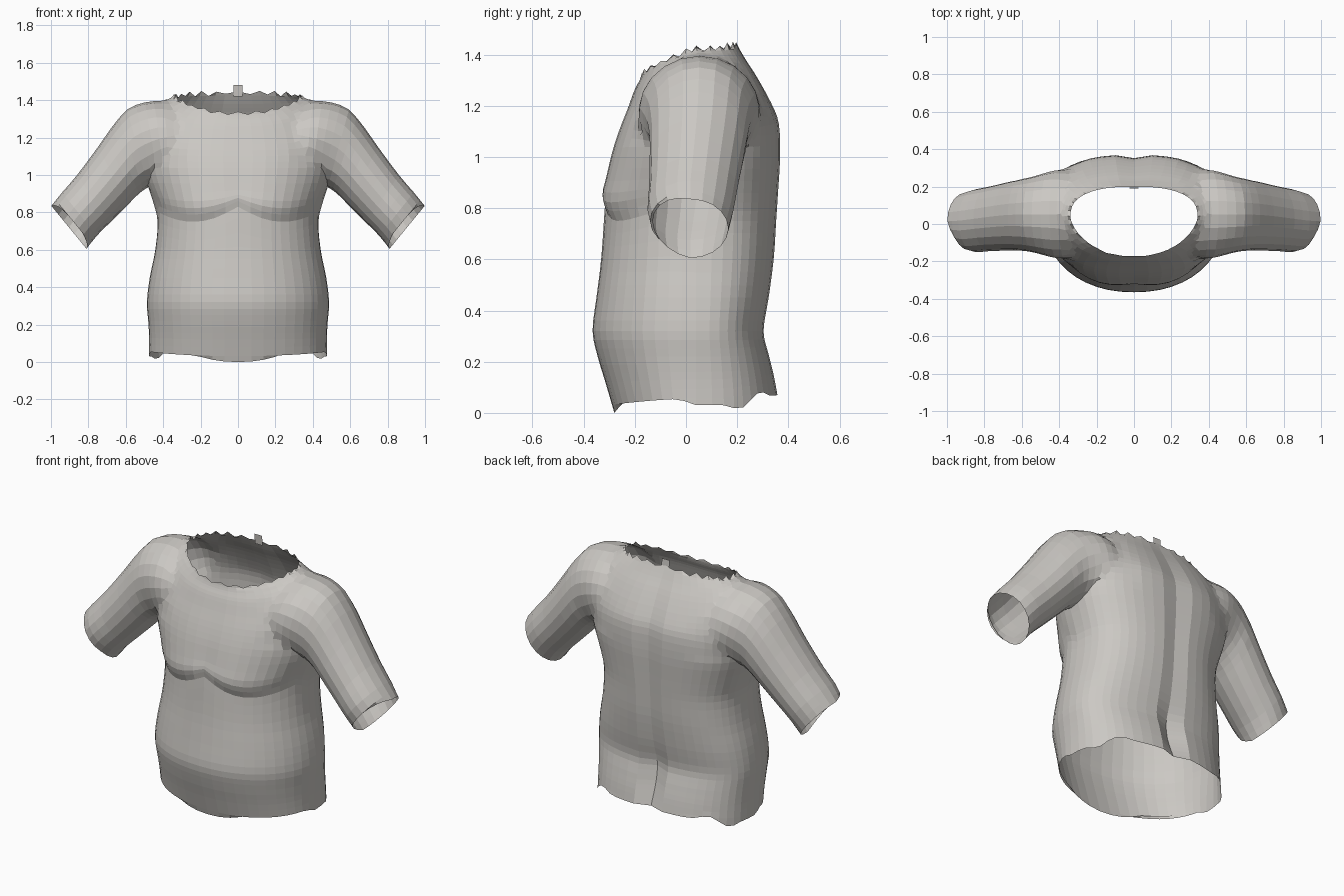
import bpy, bmesh, math, random
from mathutils import Vector

random.seed(4)
if "Cube" in bpy.data.objects:
    bpy.data.objects.remove(bpy.data.objects["Cube"])

cloth = bpy.data.materials.new("warm_grey")
cloth.use_nodes = True
GREY = (0.60, 0.58, 0.55, 1)
cloth.diffuse_color = GREY
cloth.node_tree.nodes["Principled BSDF"].inputs["Base Color"].default_value = GREY


def smooth_rows(rows, steps):
    """Catmull-Rom rows between the key rows."""
    out = []
    for i in range(len(rows) - 1):
        a, b, c, d = (rows[max(0, min(len(rows) - 1, i + k))] for k in (-1, 0, 1, 2))
        for s in range(steps):
            t = s / steps
            out.append([q + 0.5 * t * (r - p + t * (2*p - 5*q + 4*r - w + t * (3*(q - r) + w - p)))
                        for p, q, r, w in zip(a, b, c, d)])
    return out + [list(rows[-1])]


def loft(name, rings):
    """Closed tube whose end caps are fans; returns the object and the fan centres."""
    bm = bmesh.new()
    loops = [[bm.verts.new(p) for p in ring] for ring in rings]
    n = len(loops[0])
    for lo, hi in zip(loops, loops[1:]):
        for i in range(n):
            j = (i + 1) % n
            bm.faces.new((lo[i], lo[j], hi[j], hi[i]))
    poles = []
    for loop in (loops[0], loops[-1]):
        centre = sum((v.co for v in loop), Vector()) / n
        pole = bm.verts.new(centre)
        poles.append(centre)
        for i in range(n):
            bm.faces.new((loop[i], loop[(i + 1) % n], pole))
    bmesh.ops.recalc_face_normals(bm, faces=bm.faces[:])
    mesh = bpy.data.meshes.new(name)
    bm.to_mesh(mesh)
    bm.free()
    mesh.materials.append(cloth)
    obj = bpy.data.objects.new(name, mesh)
    bpy.context.collection.objects.link(obj)
    return obj, poles


def bell(d, width):
    return math.exp(-(d / width) ** 2)


def power(v, e):
    return math.copysign(abs(v) ** e, v)


# Torso rings: half width, front y, back y, then height at front, side, back
TORSO = [
    (.475, -.28, .36, 0, .03, .07), (.475, -.315, .345, .12, .13, .15),
    (.48, -.345, .325, .22, .22, .23), (.487, -.365, .305, .32, .32, .32),
    (.472, -.35, .325, .45, .45, .45), (.442, -.33, .345, .6, .6, .6),
    (.43, -.315, .355, .75, .75, .75), (.455, -.305, .362, .86, .86, .86),
    (.5, -.285, .37, 1.0, 1.0, 1.0), (.515, -.258, .365, 1.1, 1.12, 1.13),
    (.49, -.225, .335, 1.19, 1.24, 1.21), (.45, -.2, .28, 1.26, 1.34, 1.31),
    (.4, -.18, .235, 1.3, 1.395, 1.38), (.34, -.17, .2, 1.33, 1.42, 1.44)]
SEGS, SIDE_Y = 48, .04


def torso_point(row, k, first, last):
    hw, yf, yb, zf, zs, zb = row
    a = 2 * math.pi * k / SEGS
    c, s = math.cos(a), math.sin(a)
    front = s < 0
    x = hw * power(c, .92 if front else .8)
    # the front gets more pointed towards the neck
    bend = .95 + min(.3, max(0, zf - 1.15) * 1.8) if front else .8
    y = SIDE_Y + ((yf if front else yb) - SIDE_Y) * abs(s) ** bend
    z = zs + ((zf if front else zb) - zs) * abs(s) ** 1.6
    if front:
        # chest lobes whose lower crease follows a bent row
        rise = z - .75
        if rise > 0:
            lobe = min(1, rise / .09) * math.exp(-rise / .2) * bell(abs(x) - .2, .2)
            y -= .055 * lobe
        z += min(.08, 1.5 * (abs(x) - .24) ** 2) * bell(rise, .12) * min(1, 4 * abs(s))
    else:
        # spine groove, deepening into the lower cleft
        y -= (.018 + .035 * bell(z - .2, .14)) * bell(x, .045) * min(1, max(0, (1.5 - z) * 3))
    if first:
        # uneven hem
        if front:
            z += .045 * min(1, 7 * (1 + s)) * min(1, -3 * s)
        else:
            z += .03 * bell(s - .72, .12) - .025 * bell(s - .45, .15)
    if last:
        z += random.uniform(.004, .016) * (-1) ** k * (.6 if s < -.6 else 1)
    return Vector((x, y, z))


rows = smooth_rows(TORSO, 3)
torso, torso_poles = loft("shirt_body", [
    [torso_point(r, k, i == 0, i == len(rows) - 1) for k in range(SEGS)]
    for i, r in enumerate(rows)])

# Sleeve rings: top x, top z, bottom x, bottom z, front y, back y
SLEEVE = [
    (.28, 1.3, .27, 1.08, -.14, .21), (.4, 1.41, .36, 1.0, -.205, .305),
    (.5, 1.4, .42, .96, -.185, .29), (.595, 1.355, .48, .935, -.158, .26),
    (.675, 1.255, .53, .9, -.145, .242), (.75, 1.148, .585, .845, -.142, .225),
    (.86, 1.0, .685, .745, -.145, .2), (.94, .907, .755, .675, -.15, .185),
    (.998, .835, .81, .605, -.13, .165)]
SIDES = 20


def sleeve(name, side):
    rings = []
    rows = smooth_rows(SLEEVE, 2)
    for i, (tx, tz, bx, bz, yf, yb) in enumerate(rows):
        ring = []
        for k in range(SIDES):
            a = 2 * math.pi * k / SIDES
            u, v = .5 + .5 * math.cos(a), math.sin(a)
            # the open end is cut back slightly towards the front
            cut = .03 * max(0, -v) if i == len(rows) - 1 else 0
            ring.append((side * (bx + (tx - bx) * u - cut),
                         (yf + yb) / 2 + (yb - yf) / 2 * v,
                         bz + (tz - bz) * u + cut))
        rings.append(ring)
    return loft(name, rings)


# Fuse both sleeves into the body
open_ends = list(torso_poles)
bpy.context.view_layer.objects.active = torso
for name, side in (("left_sleeve", 1), ("right_sleeve", -1)):
    arm, poles = sleeve(name, side)
    open_ends.append(poles[1])
    mod = torso.modifiers.new("fuse", 'BOOLEAN')
    mod.operation, mod.solver, mod.object = 'UNION', 'EXACT', arm
    bpy.ops.object.modifier_apply(modifier=mod.name)
    bpy.data.objects.remove(arm)

# Open the hem, neck and cuffs by removing the fan caps
bm = bmesh.new()
bm.from_mesh(torso.data)
caps = [v for v in bm.verts if any((v.co - p).length < 1e-3 for p in open_ends)]
bmesh.ops.delete(bm, geom=caps, context='VERTS')

# Blend the shoulder seams into the chest and back over a widening band
bmesh.ops.remove_doubles(bm, verts=bm.verts[:], dist=.008)
for reach in (.46, .5, .54, .58, .64):
    seam = [v for v in bm.verts
            if .28 < abs(v.co.x) < reach and v.co.z > 1.04 and not v.is_boundary]
    bmesh.ops.smooth_vert(bm, verts=seam, factor=.5,
                          use_axis_x=True, use_axis_y=True, use_axis_z=True)
bm.to_mesh(torso.data)
bm.free()

# Small tab standing at the back of the collar
tab = bpy.data.meshes.new("collar_tab")
tab.from_pydata([(-.025, .195, 1.42), (.025, .195, 1.42), (.025, .19, 1.48), (-.025, .19, 1.48)],
                [], [(0, 1, 2, 3)])
tab.materials.append(cloth)
bpy.context.collection.objects.link(bpy.data.objects.new("collar_tab", tab))
